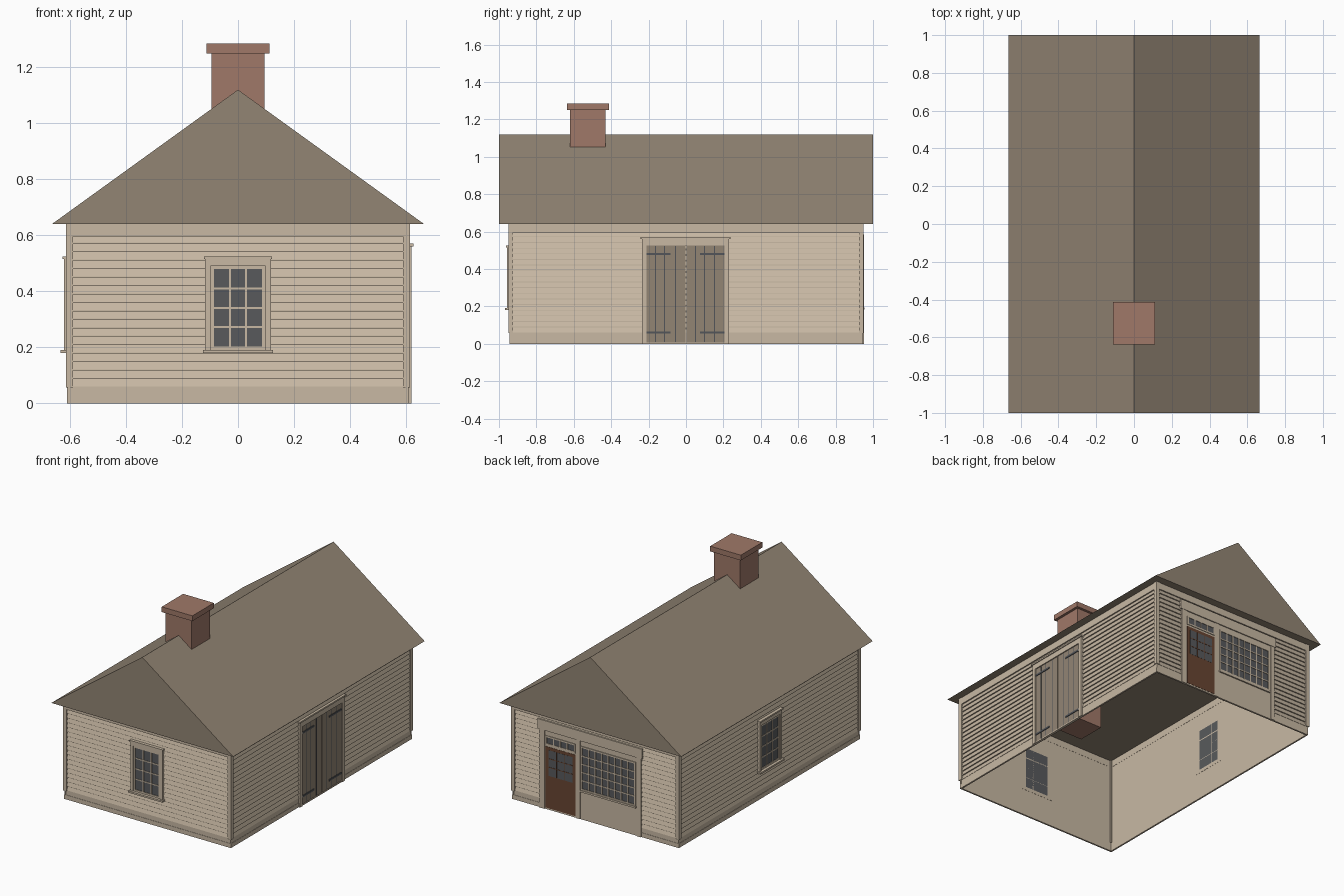
import bpy, bmesh
from mathutils import Vector

if "Cube" in bpy.data.objects:
    bpy.data.objects.remove(bpy.data.objects["Cube"])


def material(name, color):
    m = bpy.data.materials.new(name)
    m.use_nodes = True
    m.diffuse_color = (*color, 1)
    m.node_tree.nodes["Principled BSDF"].inputs["Base Color"].default_value = (*color, 1)
    return m


CREAM = material("cream paint", (0.58, 0.485, 0.37))
SHINGLE = material("taupe shingle", (0.29, 0.235, 0.175))
BRICK = material("brick", (0.35, 0.19, 0.14))
GLASS = material("dark glass", (0.098, 0.102, 0.107))
IRON = material("iron", (0.085, 0.09, 0.1))
BROWN = material("brown door", (0.14, 0.06, 0.032))

# Wall frames: axis across the wall, outward direction, distance from centre, half width
X, Y, Z = Vector((1, 0, 0)), Vector((0, 1, 0)), Vector((0, 0, 1))
FRONT = (X, -Y, 0.935, 0.6)
BACK = (X, Y, 0.935, 0.6)
RIGHT = (Y, X, 0.6, 0.935)
LEFT = (Y, -X, 0.6, 0.935)
WALLS = {"front": FRONT, "back": BACK, "right": RIGHT, "left": LEFT}


def finish(name, bm, mat):
    bmesh.ops.recalc_face_normals(bm, faces=bm.faces)
    mesh = bpy.data.meshes.new(name)
    bm.to_mesh(mesh)
    bm.free()
    mesh.materials.append(mat)
    ob = bpy.data.objects.new(name, mesh)
    bpy.context.collection.objects.link(ob)
    return ob


def add_box(bm, lo, hi):
    verts = bmesh.ops.create_cube(bm, size=1)["verts"]
    for v in verts:
        v.co = Vector([(a + b) / 2 + c * abs(b - a) for a, b, c in zip(lo, hi, v.co)])


def plates(name, wall, mat, rects):
    """Boxes on a wall; each rect is u0, u1, z0, z1, depth."""
    across, out, dist, _ = wall
    bm = bmesh.new()
    for u0, u1, z0, z1, depth in rects:
        a = across * u0 + out * (dist - 0.001) + Z * z0
        b = across * u1 + out * (dist + depth) + Z * z1
        add_box(bm, a, b)
    return finish(name, bm, mat)


def box(name, lo, hi, mat):
    bm = bmesh.new()
    add_box(bm, lo, hi)
    return finish(name, bm, mat)


def bars(u0, u1, z0, z1, cols, rows, depth, w=0.007):
    """Glazing bars dividing a pane area."""
    out = []
    for i in range(1, cols):
        u = u0 + (u1 - u0) * i / cols
        out.append((u - w / 2, u + w / 2, z0, z1, depth))
    for i in range(1, rows):
        z = z0 + (z1 - z0) * i / rows
        out.append((u0, u1, z - w / 2, z + w / 2, depth))
    return out


def frame(u0, u1, z0, z1, w, depth):
    """Rectangular border running outside the given opening."""
    return [(u0 - w, u0, z0 - w, z1 + w, depth), (u1, u1 + w, z0 - w, z1 + w, depth),
            (u0, u1, z1, z1 + w, depth), (u0, u1, z0 - w, z0, depth)]


# Wall shell, open below
bm = bmesh.new()
add_box(bm, (-0.6, -0.935, 0), (0.6, 0.935, 0.64))
bmesh.ops.delete(bm, geom=[f for f in bm.faces if abs(f.normal.z) > 0.5], context="FACES_ONLY")
finish("wall_shell", bm, CREAM)

# Clapboards, corner boards, base and frieze
BOARDS, BASE, TOP = 18, 0.057, 0.6
for side, wall in WALLS.items():
    across, out, dist, half = wall
    bm = bmesh.new()
    step = (TOP - BASE) / BOARDS
    profile = []
    for i in range(BOARDS):
        profile += [(0.002, BASE + i * step), (0.01, BASE + i * step),
                    (0.01, BASE + i * step + 0.004)]
    profile.append((0.002, TOP))
    rows = [[bm.verts.new(across * u + out * (dist + d) + Z * z) for u in (-half, half)]
            for d, z in profile]
    for a, b in zip(rows, rows[1:]):
        f = bm.faces.new((a[0], a[1], b[1], b[0]))
        f.normal_update()
        if f.normal.dot(out) < -0.01 or (abs(f.normal.dot(out)) < 0.01 and f.normal.z > 0):
            f.normal_flip()
    mesh = bpy.data.meshes.new(side + "_clapboards")
    bm.to_mesh(mesh)
    bm.free()
    mesh.materials.append(CREAM)
    bpy.context.collection.objects.link(bpy.data.objects.new(side + "_clapboards", mesh))
    e = half + 0.01
    plates(side + "_base_boards", wall, CREAM, [(-e, e, 0, 0.029, 0.01), (-e, e, 0.029, BASE, 0.008)])
    plates(side + "_frieze", wall, CREAM, [(-e, e, 0.595, 0.64, 0.012)])

for sx in (-1, 1):
    for sy in (-1, 1):
        xs, ys = sorted((sx * 0.59, sx * 0.615)), sorted((sy * 0.925, sy * 0.95))
        box("corner_board", (xs[0], ys[0], BASE), (xs[1], ys[1], 0.64), CREAM)

# Solid gabled roof
bm = bmesh.new()
tri = [bm.verts.new((x, -1, z)) for x, z in ((-0.665, 0.64), (0.665, 0.64), (0, 1.12))]
face = bm.faces.new(tri)
ext = bmesh.ops.extrude_face_region(bm, geom=[face])
bmesh.ops.translate(bm, vec=(0, 2, 0), verts=[v for v in ext["geom"] if isinstance(v, bmesh.types.BMVert)])
finish("roof", bm, SHINGLE)

# Chimney
box("chimney_stack", (-0.095, -0.62, 0.47), (0.095, -0.43, 1.25), BRICK)
box("chimney_cap", (-0.112, -0.637, 1.25), (0.112, -0.413, 1.285), BRICK)

# Sash windows on the front and left
for side in ("front", "left"):
    wall = WALLS[side]
    g = (-0.086, 0.086, 0.203, 0.479)
    plates(side + "_window_glass", wall, GLASS, [(*g, 0.012)])
    plates(side + "_window_sash", wall, CREAM, frame(*g, 0.012, 0.016) + bars(*g, 3, 4, 0.015))
    plates(side + "_window_casing", wall, CREAM, [
        (-0.117, -0.098, 0.19, 0.515, 0.022), (0.098, 0.117, 0.19, 0.515, 0.022),
        (-0.098, 0.098, 0.491, 0.515, 0.022), (-0.122, 0.122, 0.515, 0.525, 0.027),
        (-0.125, 0.125, 0.18, 0.191, 0.034)])

# Double plank doors on the right
plates("plank_doors", RIGHT, SHINGLE, [(-0.21, -0.002, 0.008, 0.525, 0.013), (0.002, 0.205, 0.008, 0.525, 0.013)])
plates("plank_grooves", RIGHT, IRON,
       [(y - 0.0025, y + 0.0025, 0.01, 0.523, 0.0136) for y in (-0.162, -0.115, -0.056, 0.051, 0.1, 0.152)])
plates("strap_hinges", RIGHT, IRON,
       [(u0, u1, z - 0.006, z + 0.006, 0.017) for z in (0.06, 0.48) for u0, u1 in ((-0.21, -0.083), (0.075, 0.205))])
plates("plank_door_casing", RIGHT, CREAM, [
    (-0.236, -0.21, 0, 0.56, 0.02), (0.205, 0.231, 0, 0.56, 0.02),
    (-0.21, 0.205, 0.525, 0.56, 0.02), (-0.244, 0.238, 0.56, 0.57, 0.026)])
plates("plank_door_sill", RIGHT, CREAM, [(-0.21, 0.205, 0, 0.008, 0.016)])

# Shopfront on the back
plates("shopfront_panel", BACK, CREAM, [(-0.33, 0.41, 0, 0.53, 0.011)])
plates("shopfront_posts", BACK, CREAM, [
    (0.37, 0.41, 0, 0.53, 0.016), (0.11, 0.142, 0, 0.53, 0.014), (-0.335, -0.305, 0, 0.53, 0.016)])
plates("shopfront_header", BACK, CREAM, [(-0.345, 0.42, 0.52, 0.585, 0.018)])
shop = (-0.285, 0.095, 0.205, 0.475)
plates("shop_window_glass", BACK, GLASS, [(*shop, 0.012)])
plates("shop_window_bars", BACK, CREAM, bars(*shop, 8, 5, 0.015) + frame(*shop, 0.01, 0.016))
plates("shop_window_sill", BACK, CREAM, [(-0.3, 0.108, 0.183, 0.195, 0.02)])

# Glazed shop door with transom
plates("shop_door", BACK, BROWN, [(0.145, 0.365, 0.01, 0.415, 0.0125)])
lights = (0.168, 0.342, 0.225, 0.395)
plates("shop_door_glass", BACK, GLASS, [(*lights, 0.0132)])
plates("shop_door_bars", BACK, BROWN, bars(*lights, 3, 3, 0.0145, 0.005))
transom = (0.155, 0.355, 0.437, 0.477)
plates("transom_glass", BACK, GLASS, [(*transom, 0.012)])
plates("transom_bars", BACK, CREAM, bars(*transom, 4, 1, 0.015) + frame(*transom, 0.01, 0.015))
